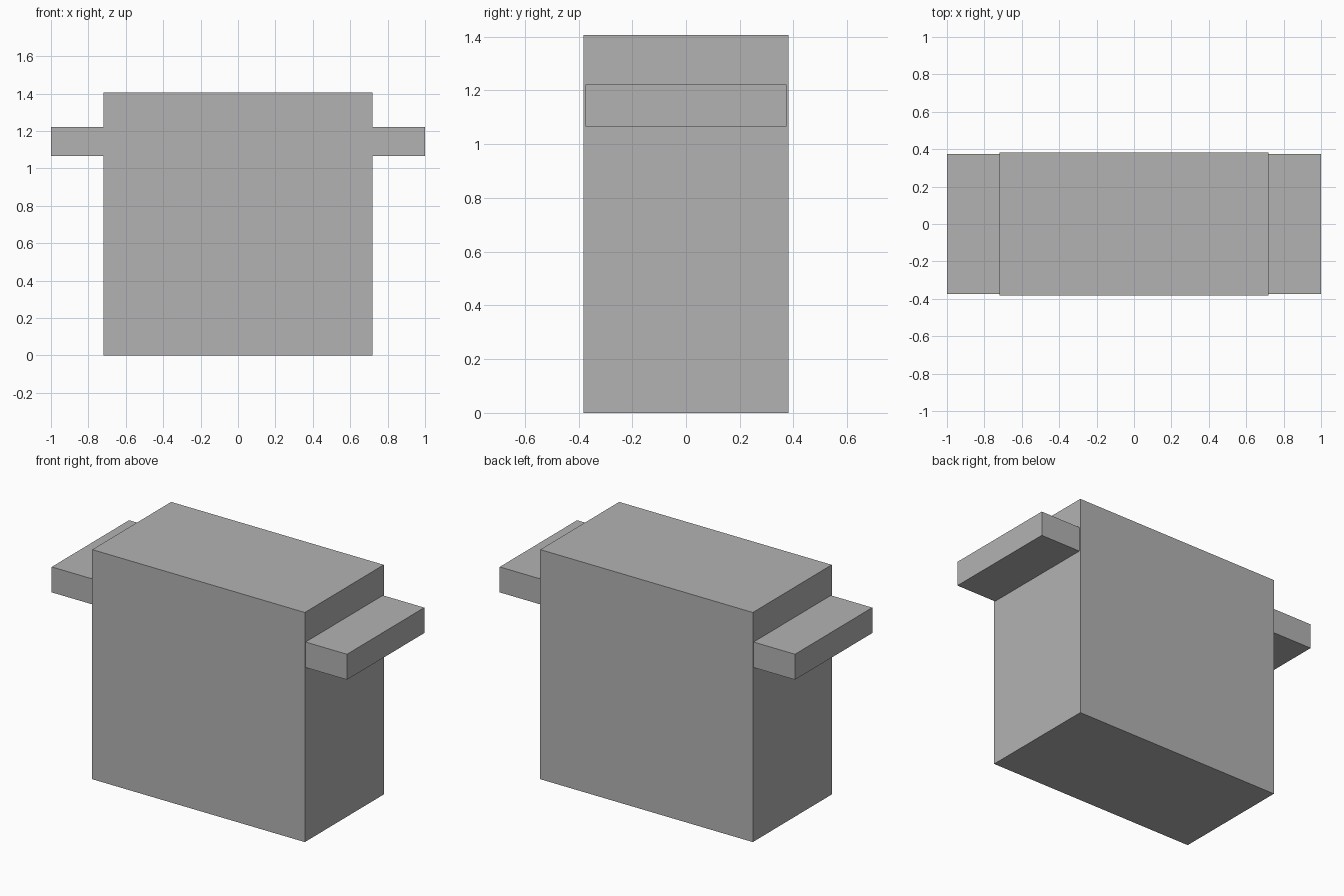
import bpy

default = bpy.data.objects.get("Cube")
if default:
    bpy.data.objects.remove(default, do_unlink=True)


def make_material(name, colour):
    mat = bpy.data.materials.new(name)
    mat.use_nodes = True
    mat.diffuse_color = colour
    mat.node_tree.nodes["Principled BSDF"].inputs["Base Color"].default_value = colour
    return mat


def make_box(name, size, centre, mat):
    bpy.ops.mesh.primitive_cube_add(size=1, location=centre)
    box = bpy.context.object
    box.name = name
    box.scale = size
    bpy.ops.object.transform_apply(location=False, rotation=False, scale=True)
    box.data.materials.append(mat)
    return box


grey = make_material("plain grey", (0.45, 0.45, 0.45, 1))

# Main block
HALF_WIDTH, HEIGHT = 0.72, 1.406
make_box("body", (2 * HALF_WIDTH, 0.764, HEIGHT), (0, 0, HEIGHT / 2), grey)

# Mounting flanges on both sides
REACH, LOW, HIGH = 1.0, 1.066, 1.222
for name, side in (("left_flange", 1), ("right_flange", -1)):
    make_box(name, (REACH - HALF_WIDTH, 0.748, HIGH - LOW),
             (side * (REACH + HALF_WIDTH) / 2, 0, (LOW + HIGH) / 2), grey)
